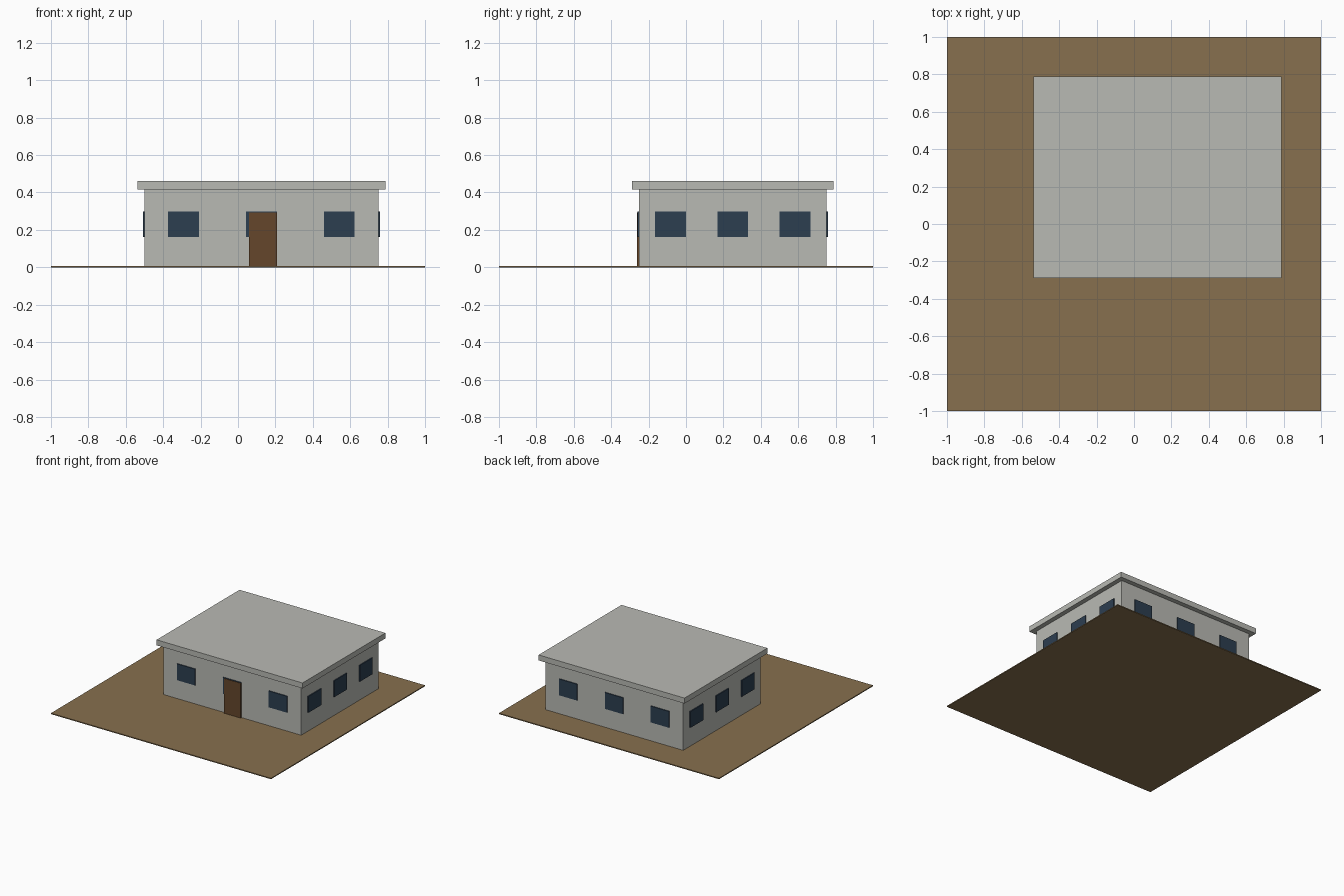
import bpy

cube = bpy.data.objects.get("Cube")
if cube:
    bpy.data.objects.remove(cube, do_unlink=True)


def make_material(name, rgb):
    """Flat material from 8-bit display values."""
    def linear(v):
        v /= 255
        return v / 12.92 if v <= 0.04045 else ((v + 0.055) / 1.055) ** 2.4
    colour = (*[linear(v) for v in rgb], 1)
    mat = bpy.data.materials.new(name)
    mat.use_nodes = True
    mat.diffuse_color = colour
    bsdf = mat.node_tree.nodes["Principled BSDF"]
    bsdf.inputs["Base Color"].default_value = colour
    bsdf.inputs["Roughness"].default_value = 0.9
    return mat


def box(name, low, high, mat):
    """Box between two opposite corners."""
    centre = [(a + b) / 2 for a, b in zip(low, high)]
    bpy.ops.mesh.primitive_cube_add(size=1, location=centre)
    obj = bpy.context.object
    obj.name = name
    obj.scale = [b - a for a, b in zip(low, high)]
    bpy.ops.object.transform_apply(location=False, rotation=False, scale=True)
    obj.data.materials.append(mat)
    return obj


earth = make_material("brown earth", (135, 112, 78))
concrete = make_material("pale grey concrete", (185, 186, 180))
glass = make_material("dark blue glass", (44, 62, 80))
wood = make_material("brown wood", (101, 70, 43))

# Wall limits and small dimensions
X0, X1, Y0, Y1 = -0.5, 0.75, -0.25, 0.75
EAVE = 0.417
OVERHANG = 0.038
PROUD = 0.008
HALF = 0.0825

# Ground, walls and flat roof
box("ground", (-1, -1, 0), (1, 1, 0.008), earth)
box("walls", (X0, Y0, 0.002), (X1, Y1, EAVE), concrete)
box("roof_slab", (X0 - OVERHANG, Y0 - OVERHANG, EAVE),
    (X1 + OVERHANG, Y1 + OVERHANG, 0.462), concrete)

# Three evenly spaced windows on every wall
SILL, HEAD = 0.163, 0.297
for i in range(3):
    x = X0 + (X1 - X0) * (i + 0.5) / 3
    y = Y0 + (Y1 - Y0) * (i + 0.5) / 3
    for side, a, b in (("front", Y0 - PROUD, Y0), ("back", Y1, Y1 + PROUD)):
        box(f"{side}_window_{i + 1}", (x - HALF, a, SILL), (x + HALF, b, HEAD), glass)
    for side, a, b in (("right", X0 - PROUD, X0), ("left", X1, X1 + PROUD)):
        box(f"{side}_window_{i + 1}", (a, y - HALF, SILL), (b, y + HALF, HEAD), glass)

# Door stands just in front of the middle window
box("front_door", (0.058, Y0 - 0.012, 0.002), (0.208, Y0 - 0.002, 0.294), wood)
